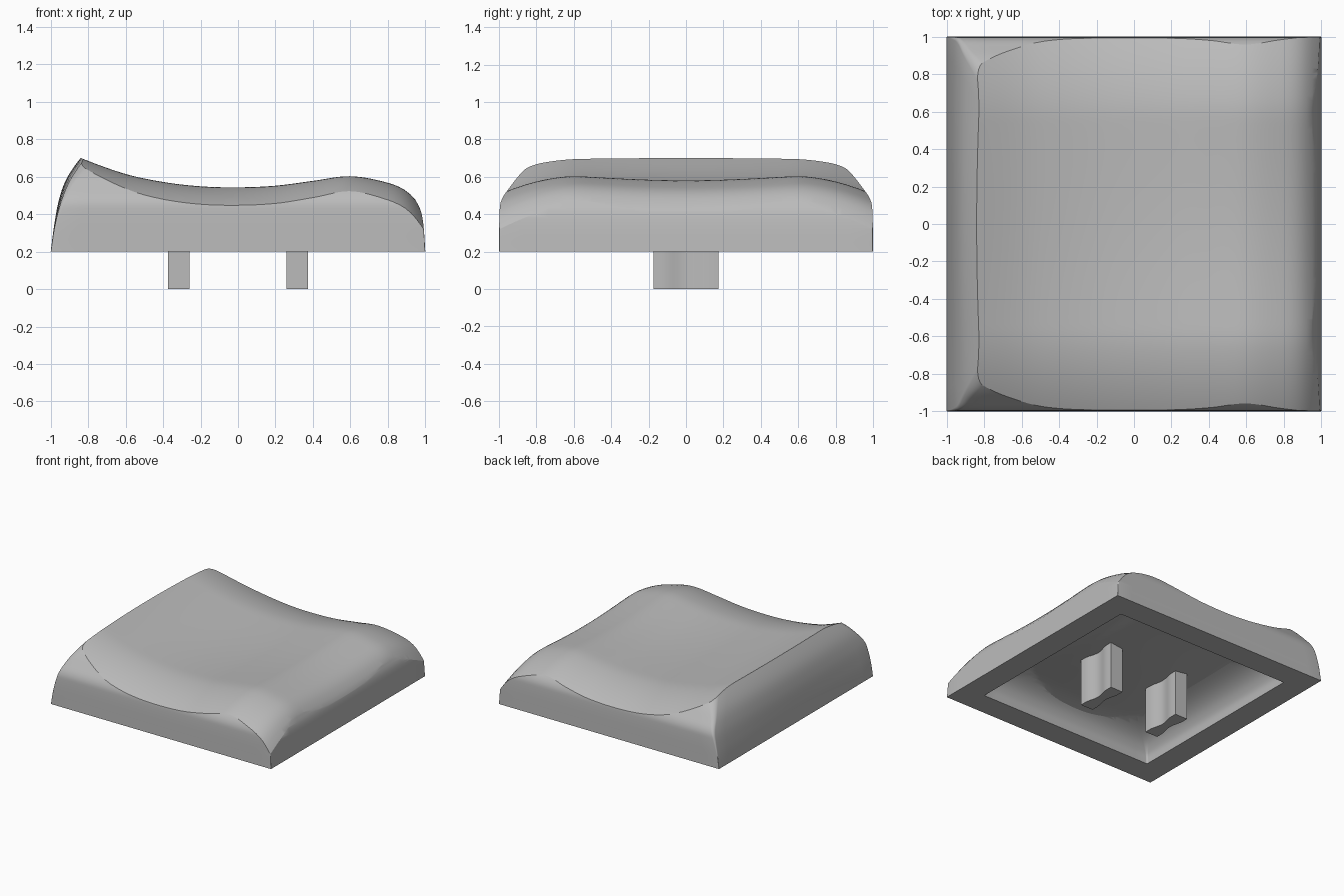
import bpy, bmesh, math

old = bpy.data.objects.get("Cube")
if old:
    bpy.data.objects.remove(old)

grey = bpy.data.materials.new("neutral_grey")
grey.use_nodes = True
GREY = (0.5, 0.5, 0.5, 1)
grey.diffuse_color = GREY
grey.node_tree.nodes["Principled BSDF"].inputs["Base Color"].default_value = GREY


def curve(points, t):
    """Smooth interpolation through (t, value) points."""
    n = len(points)
    if t <= points[0][0]:
        return points[0][1]
    if t >= points[-1][0]:
        return points[-1][1]

    def slope(i):
        a, b = points[max(i - 1, 0)], points[min(i + 1, n - 1)]
        return (b[1] - a[1]) / (b[0] - a[0])

    i = max(k for k in range(n - 1) if points[k][0] <= t)
    (t0, v0), (t1, v1) = points[i], points[i + 1]
    h = t1 - t0
    s = (t - t0) / h
    return ((1 + 2 * s) * (1 - s) ** 2 * v0 + s * (1 - s) ** 2 * h * slope(i)
            + s * s * (3 - 2 * s) * v1 + s * s * (s - 1) * h * slope(i + 1))


# Profiles: dish height along x, and wall positions by height
DISH = [(-1.1, .81), (-.84, .70), (-.6, .615), (-.4, .573), (-.2, .55), (0, .545), (.2, .554),
        (.4, .58), (.6, .605), (.8, .57), (.9, .525), (.97, .45), (1.1, .25)]
LEFT = [(.2, 1), (.35, .98), (.48, .955), (.59, .915), (.7, .84), (.8, .75)]
RIGHT = [(.2, 1), (.34, .99), (.42, .975), (.48, .945), (.6, .88), (.8, .7)]
SIDE = [(.2, 1), (.44, .995), (.49, .98), (.54, .945), (.61, .89), (.66, .84), (.8, .7)]
HOLLOW = [(.2, .8), (.28, .785), (.36, .72), (.42, .6), (.46, .42), (.48, .2)]


def dish_height(x, y):
    blend = min(max((x + .84) / 1.46, 0), 1)
    dip = .025 * blend * max(0, 1 - (y / .65) ** 2) ** 1.5
    drop = .1 * (max(0, abs(y) - .55) / .45) ** 2
    return curve(DISH, x) - dip - drop


def finish(name, bm, angle=30):
    bmesh.ops.recalc_face_normals(bm, faces=bm.faces)
    mesh = bpy.data.meshes.new(name)
    bm.to_mesh(mesh)
    bm.free()
    mesh.materials.append(grey)
    obj = bpy.data.objects.new(name, mesh)
    bpy.context.collection.objects.link(obj)
    return obj


def section(left, right, side, radius, bow):
    """Rounded rectangle with a bowed left side."""
    pts = []
    for sx, sy, start in ((1, 1, 0), (-1, 1, 90), (-1, -1, 180), (1, -1, 270)):
        cx = (right - radius) if sx > 0 else -(left - radius)
        cy = sy * (side - radius)
        for k in range(7):
            a = math.radians(start + k * 15)
            pts.append((cx + radius * math.cos(a), cy + radius * math.sin(a)))
    # Subdivide the straight sides so the bow is smooth
    full = []
    for i, p in enumerate(pts):
        q = pts[(i + 1) % len(pts)]
        steps = 16 if i % 7 == 6 else 1
        full += [(p[0] + (q[0] - p[0]) * k / steps, p[1] + (q[1] - p[1]) * k / steps)
                 for k in range(steps)]
    return [(x + bow * y * y * max(0, -x), y) for x, y in full]


def loft(name, low, high, steps, shape):
    bm = bmesh.new()
    rings = []
    for i in range(steps + 1):
        z = low + (high - low) * i / steps
        rings.append([bm.verts.new((x, y, z)) for x, y in shape(max(z, .2))])
    for a, b in zip(rings, rings[1:]):
        for i in range(len(a)):
            j = (i + 1) % len(a)
            bm.faces.new((a[i], a[j], b[j], b[i]))
    bm.faces.new(rings[0])
    bm.faces.new(rings[-1])
    return finish(name, bm)


def dish_solid(name, offset):
    """Solid filling everything below the lowered dish surface."""
    bm = bmesh.new()
    bmesh.ops.create_grid(bm, x_segments=72, y_segments=72, size=1.07)
    for v in bm.verts:
        v.co.z = dish_height(v.co.x, v.co.y) - offset
    out = bmesh.ops.extrude_face_region(bm, geom=bm.faces[:])
    for v in out["geom"]:
        if isinstance(v, bmesh.types.BMVert):
            v.co.z = -.1
    return finish(name, bm)


def combine(obj, cutter, operation):
    mod = obj.modifiers.new("combine", "BOOLEAN")
    mod.operation, mod.object, mod.solver = operation, cutter, "EXACT"
    graph = bpy.context.evaluated_depsgraph_get()
    mesh = bpy.data.meshes.new_from_object(obj.evaluated_get(graph))
    obj.modifiers.clear()
    obj.data = mesh
    bpy.data.objects.remove(cutter)


def smooth(obj, degrees):
    bpy.ops.object.select_all(action="DESELECT")
    obj.select_set(True)
    bpy.context.view_layer.objects.active = obj
    bpy.ops.object.shade_smooth_by_angle(angle=math.radians(degrees))


def outer_shape(z):
    t = (z - .2) / .5
    return section(curve(LEFT, z), curve(RIGHT, z), curve(SIDE, z),
                   .004 + .06 * t * t, .055 * t * t)


def hollow_shape(z):
    w = curve(HOLLOW, z)
    return section(w, w, w, .01 + .4 * (.8 - w), 0)


# Cap body: curved walls trimmed by the dished top, hollow underneath
cap = loft("cap_body", .2, .79, 36, outer_shape)
combine(cap, dish_solid("top_trim", 0), "INTERSECT")
hollow = loft("hollow", .1, .48, 26, hollow_shape)
combine(hollow, dish_solid("ceiling_trim", .17), "INTERSECT")
combine(cap, hollow, "DIFFERENCE")
smooth(cap, 22)

# Two mounting prongs with shallow grooves on their broad faces
for side, name in ((-1, "right_prong"), (1, "left_prong")):
    bm = bmesh.new()
    ring = []
    for sx in (1, -1):
        for k in range(17):
            y = sx * (-.175 + .35 * k / 16)
            groove = .022 * (1 + math.cos(math.pi * min(1, abs(y) / .13))) / 2
            ring.append(bm.verts.new((side * .317 + sx * (.057 - groove), y, 0)))
    face = bm.faces.new(ring)
    out = bmesh.ops.extrude_face_region(bm, geom=[face])
    for v in out["geom"]:
        if isinstance(v, bmesh.types.BMVert):
            v.co.z = .43
    smooth(finish(name, bm), 35)
